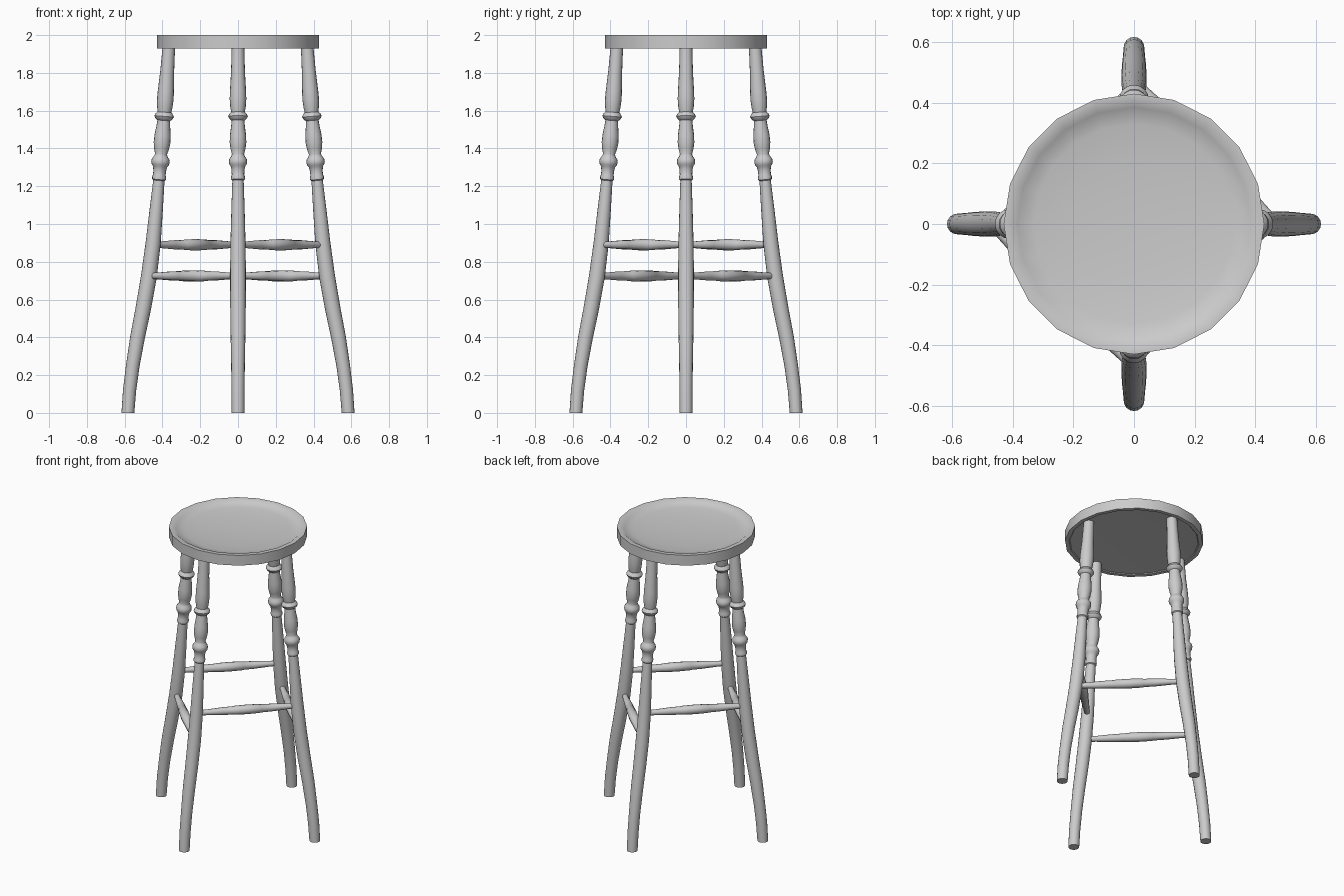
import bpy, bmesh, math
from mathutils import Vector

if "Cube" in bpy.data.objects:
    bpy.data.objects.remove(bpy.data.objects["Cube"])


def loft(name, rings, cap=True):
    """Skin a list of equal-length vertex rings into one smooth-shaded object."""
    bm = bmesh.new()
    loops = [[bm.verts.new(p) for p in r] for r in rings]
    n = len(loops[0])
    for a, b in zip(loops, loops[1:]):
        for i in range(n):
            j = (i + 1) % n
            bm.faces.new((a[i], a[j], b[j], b[i]))
    if cap:
        bm.faces.new(loops[0])
        bm.faces.new(loops[-1])
    bmesh.ops.recalc_face_normals(bm, faces=bm.faces)
    me = bpy.data.meshes.new(name)
    bm.to_mesh(me)
    bm.free()
    ob = bpy.data.objects.new(name, me)
    bpy.context.collection.objects.link(ob)
    bpy.ops.object.select_all(action='DESELECT')
    ob.select_set(True)
    bpy.context.view_layer.objects.active = ob
    bpy.ops.object.shade_smooth_by_angle(angle=math.radians(40))
    return ob


def ring(c, r, u, v, n):
    return [c + (u * math.cos(a) + v * math.sin(a)) * r
            for a in (2 * math.pi * i / n for i in range(n))]


X, Y, Z = Vector((1, 0, 0)), Vector((0, 1, 0)), Vector((0, 0, 1))

# Seat: 20-sided disc with a flat rim and a shallow dished top
seat = [(0.01, 1.94), (0.25, 1.94), (0.40, 1.935), (0.405, 1.93), (0.43, 1.93),
        (0.43, 2.0), (0.40, 2.0), (0.385, 1.988), (0.33, 1.978),
        (0.22, 1.968), (0.10, 1.963), (0.01, 1.962)]
loft("seat", [ring(Z * z, r, X, Y, 20) for r, z in seat])

# Leg: centre line (z, distance from axis) and turned profile (z, radius)
path = [(0, 0.583), (0.12, 0.574), (0.25, 0.557), (0.40, 0.532), (0.55, 0.502),
        (0.72, 0.472), (0.90, 0.449), (1.24, 0.418), (1.57, 0.391), (1.94, 0.366)]
profile = [(0, 0.034), (0.12, 0.035), (0.25, 0.036), (0.40, 0.039), (0.55, 0.041),
           (0.72, 0.042), (0.90, 0.040), (1.08, 0.035), (1.23, 0.030),
           (1.235, 0.036), (1.25, 0.037), (1.26, 0.033), (1.285, 0.034),
           (1.305, 0.038), (1.315, 0.046), (1.33, 0.049), (1.345, 0.046),
           (1.358, 0.036), (1.37, 0.032), (1.40, 0.040), (1.43, 0.044),
           (1.47, 0.043), (1.52, 0.036), (1.548, 0.034), (1.556, 0.045),
           (1.57, 0.052), (1.584, 0.045), (1.592, 0.036), (1.62, 0.041),
           (1.66, 0.044), (1.70, 0.043), (1.80, 0.037), (1.94, 0.033)]


def reach(z):
    """Distance of the leg centre line from the axis at height z."""
    z = min(max(z, 0), 1.94)
    for (z0, d0), (z1, d1) in zip(path, path[1:]):
        if z <= z1:
            return d0 + (d1 - d0) * (z - z0) / (z1 - z0)


# Four splayed legs
for k, name in enumerate(("right", "back", "left", "front")):
    a = k * math.pi / 2
    out = Vector((math.cos(a), math.sin(a), 0))
    side = Z.cross(out)
    rings = []
    for z, r in profile:
        t = (out * (reach(z + 0.05) - reach(z - 0.05)) + Z * 0.1).normalized()
        u = out if z in (0, 1.94) else side.cross(t)
        rings.append(ring(out * reach(z) + Z * z, r, u, side, 16))
    loft(name + "_leg", rings)

# Stretchers: opposite pairs at two heights, swollen in the middle
spindle = [(0, 0.016), (0.1, 0.018), (0.25, 0.024), (0.37, 0.026), (0.375, 0.028),
           (0.5, 0.030), (0.625, 0.028), (0.63, 0.026), (0.75, 0.024),
           (0.9, 0.018), (1, 0.016)]
for k, (name, z) in enumerate((("back_right", 0.725), ("back_left", 0.89),
                               ("front_left", 0.725), ("front_right", 0.89))):
    a, b = k * math.pi / 2, (k + 1) * math.pi / 2
    p = Vector((math.cos(a), math.sin(a), 0)) * reach(z) + Z * z
    q = Vector((math.cos(b), math.sin(b), 0)) * reach(z) + Z * z
    side = Z.cross((q - p).normalized())
    loft(name + "_stretcher", [ring(p.lerp(q, t), r, side, Z, 12) for t, r in spindle])
